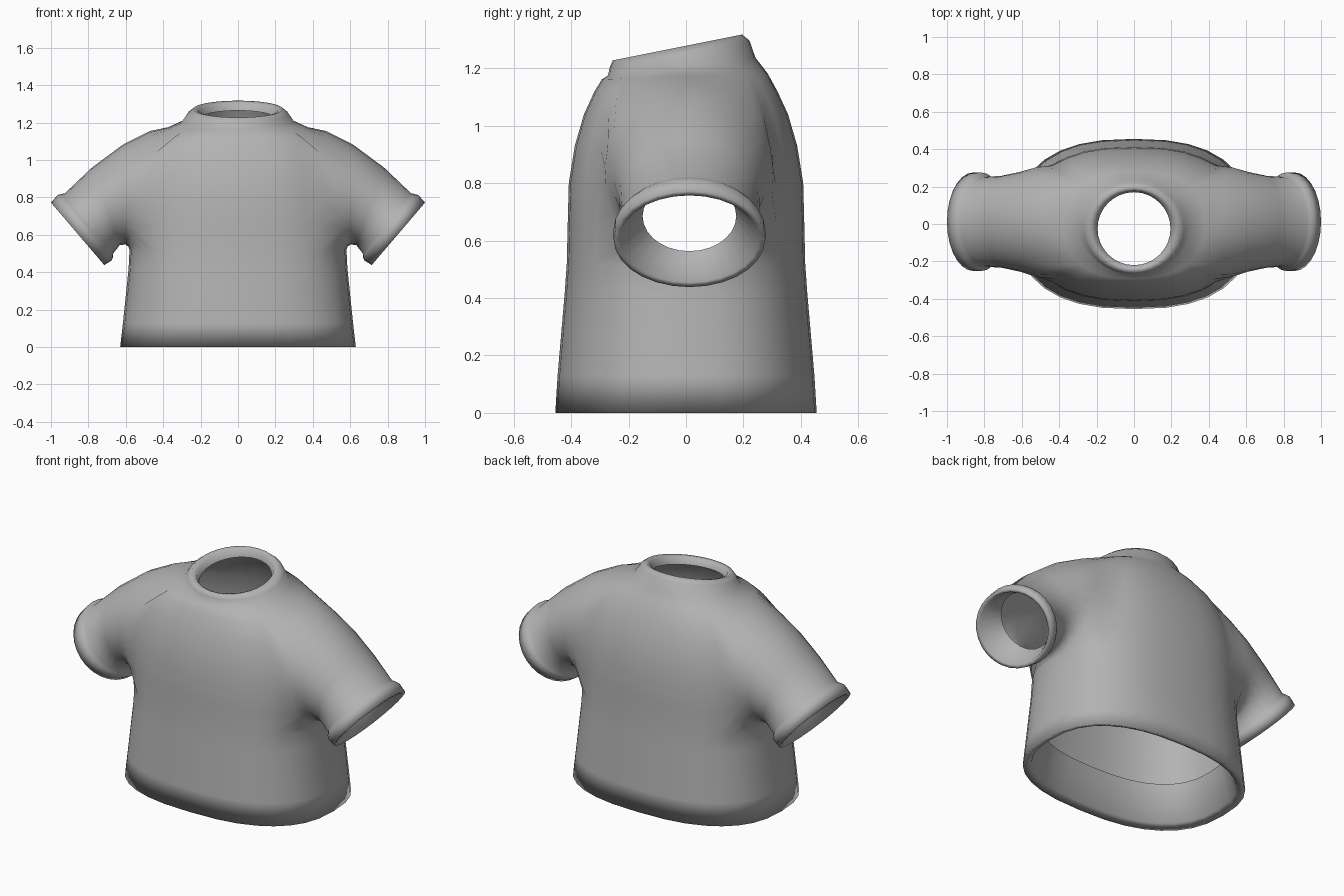
import bpy, bmesh, math
from mathutils import Vector

if "Cube" in bpy.data.objects:
    bpy.data.objects.remove(bpy.data.objects["Cube"])

N = 32          # segments around the torso
COL = 4         # sleeve opening spans +-COL segments
LO, HI = 3, 9   # torso rows bounding the sleeve opening

cloth = bpy.data.materials.new("grey_cloth")
cloth.diffuse_color = (0.45, 0.45, 0.45, 1)
cloth.use_nodes = True
cloth.node_tree.nodes["Principled BSDF"].inputs["Base Color"].default_value = cloth.diffuse_color

bm = bmesh.new()


def spow(v, e):
    return math.copysign(abs(v) ** e, v)


def torso_ring(z, rx, ry, cy=0.0, tilt=0.0, power=2.5):
    """Horizontal superellipse ring, optionally tilted up towards the back."""
    ring = []
    for j in range(N):
        a = 2 * math.pi * j / N
        x = rx * spow(math.cos(a), 2 / power)
        y = ry * spow(math.sin(a), 2 / power)
        ring.append(bm.verts.new((x, y + cy, z + tilt * y)))
    return ring


def sleeve_ring(side, top, bottom, depth, count, start):
    """Oval ring between a top and a bottom point in the xz plane."""
    t, b = Vector((top[0], 0, top[1])), Vector((bottom[0], 0, bottom[1]))
    mid, half = (t + b) / 2, (t - b) / 2
    ring = []
    for k in range(count):
        a = start + 2 * math.pi * k / count
        p = mid + half * math.sin(a)
        ring.append(bm.verts.new((side * p.x, 0.012 + depth * math.cos(a), p.z)))
    return ring


def skin(r0, r1, skip=()):
    n = len(r0)
    for j in range(n):
        if j not in skip:
            k = (j + 1) % n
            bm.faces.new((r0[j], r0[k], r1[k], r1[j]))


# Torso: turned-in hem, outside wall, collar, turned-in neck
hem = [torso_ring(0.23, 0.53, 0.36), torso_ring(0.02, 0.585, 0.41)]
wall = [torso_ring(*r) for r in (
    (0.0, 0.63, 0.455), (0.13, 0.615, 0.447), (0.42, 0.585, 0.422),
    (0.52, 0.58, 0.415), (0.65, 0.58, 0.412), (0.80, 0.57, 0.408),
    (0.93, 0.55, 0.387), (1.04, 0.51, 0.355), (1.12, 0.45, 0.318))]
collar = [torso_ring(1.172, 0.38, 0.288, -0.005, 0.04, 2.3),
          torso_ring(1.205, 0.30, 0.257, -0.015, 0.12, 2),
          torso_ring(1.25, 0.268, 0.243, -0.022, 0.19, 2),
          torso_ring(1.272, 0.24, 0.225, -0.03, 0.2, 2),
          torso_ring(1.265, 0.212, 0.205, -0.027, 0.2, 2),
          torso_ring(1.225, 0.195, 0.195, -0.025, 0.2, 2)]
rings = hem + wall + collar
lo, hi = LO + len(hem), HI + len(hem)
right_cols = [j % N for j in range(-COL, COL)]
left_cols = [j % N for j in range(N // 2 - COL, N // 2 + COL)]
for i in range(len(rings) - 1):
    skin(rings[i], rings[i + 1], right_cols + left_cols if lo <= i < hi else ())

# Sleeves: grown out of the torso openings, with a raised cuff turned inside
profile = [
    ((0.47, 1.155), (0.585, 0.535), 0.300),
    ((0.61, 1.095), (0.600, 0.548), 0.268),
    ((0.78, 0.960), (0.632, 0.545), 0.246),
    ((0.925, 0.822), (0.667, 0.500), 0.240),
    ((0.945, 0.818), (0.667, 0.480), 0.254),
    ((0.965, 0.812), (0.676, 0.462), 0.264),
    ((1.000, 0.772), (0.715, 0.438), 0.264),
    ((0.985, 0.757), (0.725, 0.455), 0.243),
    ((0.877, 0.807), (0.663, 0.563), 0.163)]
for side in (1, -1):
    centre = 0 if side > 0 else N // 2
    col = lambda c: (centre + side * c) % N
    # opening loop: bottom front -> bottom back -> top back -> top front
    loop = [rings[lo][col(c)] for c in range(-COL, COL)]
    loop += [rings[i][col(COL)] for i in range(lo, hi)]
    loop += [rings[hi][col(c)] for c in range(COL, -COL, -1)]
    loop += [rings[i][col(-COL)] for i in range(hi, lo, -1)]
    n = len(loop)
    prev = loop
    start = -math.pi / 2 - 2 * math.pi * COL / n
    for top, bottom, depth in profile:
        ring = sleeve_ring(side, top, bottom, depth, n, start)
        skin(prev, ring)
        prev = ring

bmesh.ops.recalc_face_normals(bm, faces=bm.faces)
# Make the outside wall face outwards
bm.faces.ensure_lookup_table()
probe = max((f for f in bm.faces if 0.2 < f.calc_center_median().z < 0.4),
            key=lambda f: -f.calc_center_median().y)
if probe.normal.y > 0:
    bmesh.ops.reverse_faces(bm, faces=bm.faces)

# Relax the shoulder blend only
blend = [v for v in bm.verts if 0.4 < abs(v.co.x) < 0.62 and 0.55 < v.co.z < 1.12]
for _ in range(2):
    bmesh.ops.smooth_vert(bm, verts=blend, factor=0.3,
                          use_axis_x=True, use_axis_y=True, use_axis_z=True)

mesh = bpy.data.meshes.new("shirt")
bm.to_mesh(mesh)
bm.free()
mesh.materials.append(cloth)
for p in mesh.polygons:
    p.use_smooth = True
shirt = bpy.data.objects.new("shirt", mesh)
bpy.context.collection.objects.link(shirt)
